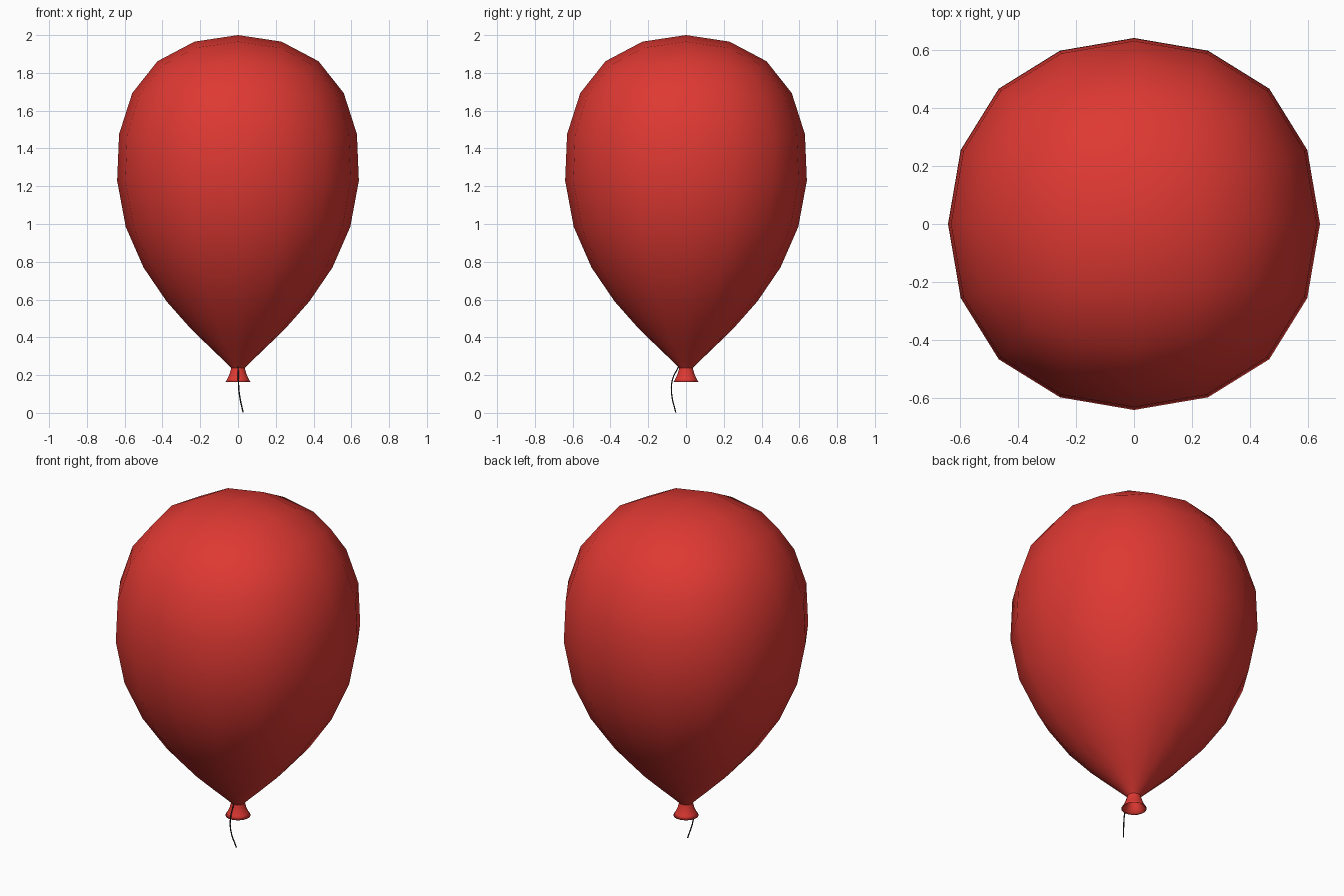
import bpy, bmesh, math

if "Cube" in bpy.data.objects:
    bpy.data.objects.remove(bpy.data.objects["Cube"])


def material(name, rgb):
    m = bpy.data.materials.new(name)
    m.diffuse_color = (*rgb, 1)
    m.use_nodes = True
    m.node_tree.nodes["Principled BSDF"].inputs["Base Color"].default_value = m.diffuse_color
    return m


RED = material("balloon red", (0.73, 0.04, 0.032))
BLACK = material("string black", (0.02, 0.02, 0.022))


def loft(name, rings, sides, mat, cap_top=False):
    """Skin of stacked rings given as (radius, z), from top to bottom."""
    bm = bmesh.new()
    loops = []
    for r, z in rings:
        angles = [2 * math.pi * (i + 0.5) / sides for i in range(sides)]
        loops.append([bm.verts.new((r * math.cos(a), r * math.sin(a), z)) for a in angles])
    for hi, lo in zip(loops, loops[1:]):
        for i in range(sides):
            j = (i + 1) % sides
            bm.faces.new((hi[i], lo[i], lo[j], hi[j]))
    if cap_top:
        bm.faces.new(loops[0])
    for f in bm.faces:
        f.smooth = True
    mesh = bpy.data.meshes.new(name)
    bm.to_mesh(mesh)
    bm.free()
    mesh.materials.append(mat)
    obj = bpy.data.objects.new(name, mesh)
    bpy.context.collection.objects.link(obj)
    return obj


# Balloon body: a square cage rounded by subdivision (half widths, heights)
cage = [(0.66, 2.0965), (0.80, 0.895), (0.031, 0.236), (0.031, 0.236 - 0.008)]
body = loft("balloon_body", [(w * math.sqrt(2), z) for w, z in cage], 4, RED, cap_top=True)
sub = body.modifiers.new("round", 'SUBSURF')
sub.levels = sub.render_levels = 2

# Flared open lip below the knot
loft("balloon_lip", [(0.033, 0.26), (0.036, 0.24), (0.044, 0.21), (0.057, 0.18), (0.068, 0.163),
                     (0.062, 0.165), (0.050, 0.182), (0.037, 0.21), (0.028, 0.24)], 16, RED)

# String wound round the neck
bpy.ops.mesh.primitive_torus_add(major_segments=16, minor_segments=8, major_radius=0.034,
                                 minor_radius=0.0115, location=(0, 0, 0.255))
knot = bpy.context.object
knot.name = "neck_tie"
knot.data.materials.append(BLACK)
bpy.ops.object.shade_smooth()

# Hanging string
curve = bpy.data.curves.new("string", 'CURVE')
curve.dimensions = '3D'
curve.bevel_depth = 0.0035
curve.bevel_resolution = 1
curve.resolution_u = 4
curve.use_fill_caps = True
path = [(0, -0.036, 0.25), (0.002, -0.072, 0.175), (0.007, -0.076, 0.10), (0.027, -0.054, 0.002)]
spline = curve.splines.new('BEZIER')
spline.bezier_points.add(len(path) - 1)
for p, co in zip(spline.bezier_points, path):
    p.co = co
    p.handle_left_type = p.handle_right_type = 'AUTO'
curve.materials.append(BLACK)
bpy.context.collection.objects.link(bpy.data.objects.new("string", curve))
